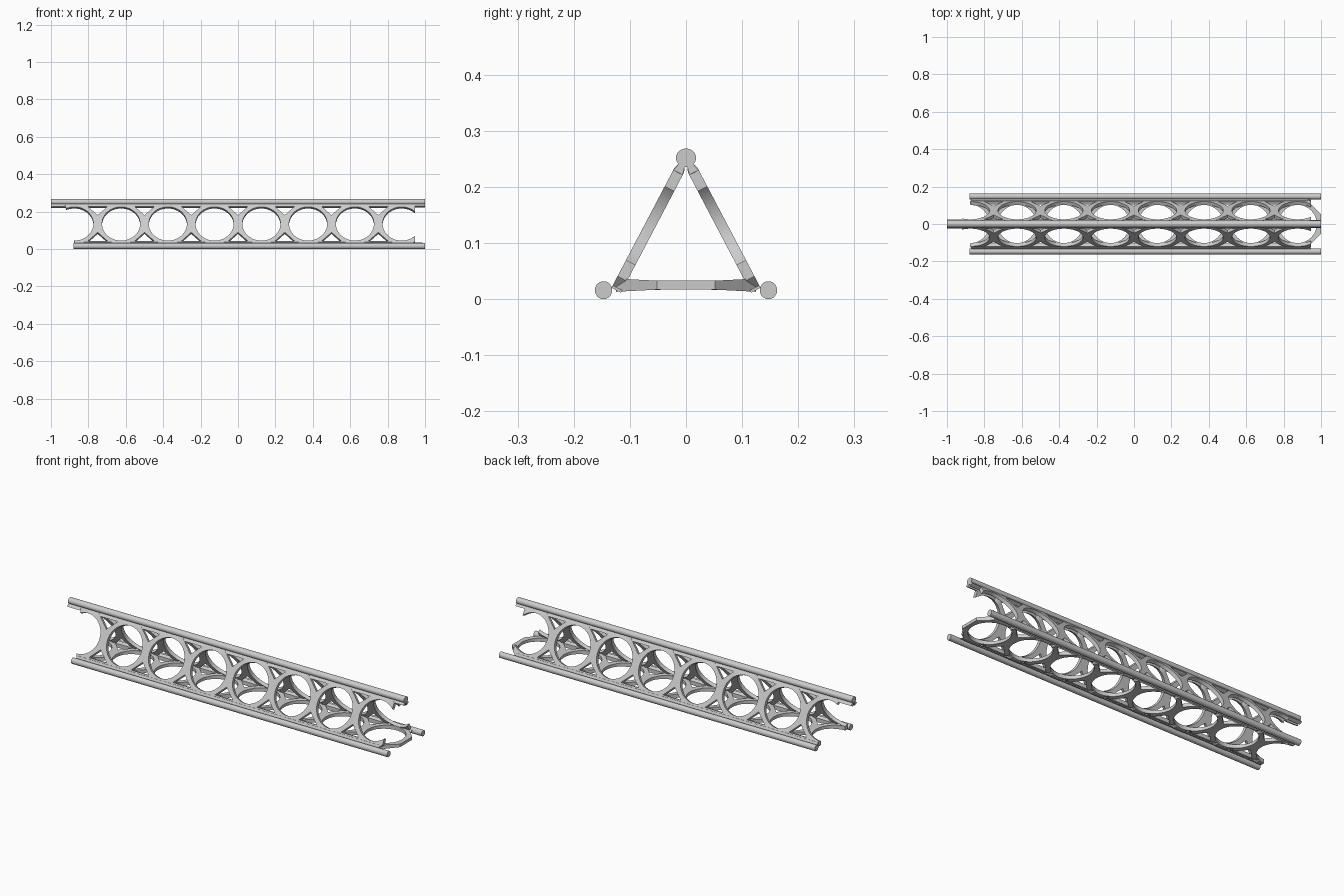
import bpy, bmesh, math
from mathutils import Vector, Matrix

if "Cube" in bpy.data.objects:
    bpy.data.objects.remove(bpy.data.objects["Cube"])

PITCH, APO, HOLE = 0.25, 0.125, 0.102      # tile spacing, octagon apothem, hole radius
HALF = APO * math.tan(math.pi / 8)         # half of an octagon side
LIP = 0.104                                # inner edge of the long chord strips
CENTRES = [-0.875 + PITCH * i for i in range(8)]
N = 48


def finish(name, bm, angle=30):
    bmesh.ops.recalc_face_normals(bm, faces=bm.faces[:])
    me = bpy.data.meshes.new(name)
    bm.to_mesh(me)
    bm.free()
    ob = bpy.data.objects.new(name, me)
    bpy.context.collection.objects.link(ob)
    bpy.ops.object.select_all(action='DESELECT')
    ob.select_set(True)
    bpy.context.view_layer.objects.active = ob
    bpy.ops.object.shade_smooth_by_angle(angle=math.radians(angle))
    return ob


def poly(bm, pts):
    f = bm.faces.new([bm.verts.new((u, v, 0)) for u, v in pts])
    f.normal_update()
    if f.normal.z < 0:
        f.normal_flip()


def clip(bm, co, normal):
    bmesh.ops.bisect_plane(bm, geom=bm.verts[:] + bm.edges[:] + bm.faces[:],
                           plane_co=co, plane_no=normal, clear_outer=True)


def lattice():
    """Flat row of octagons with round holes, joined by strips along both edges."""
    bm = bmesh.new()
    for c in CENTRES:
        for i in range(N):
            quad = []
            for k, outer in ((i, 0), (i, 1), (i + 1, 1), (i + 1, 0)):
                a = 2 * math.pi * k / N
                d = (a + math.pi / 8) % (math.pi / 4) - math.pi / 8
                r = APO / math.cos(d) if outer else HOLE
                quad.append((c + r * math.cos(a), r * math.sin(a)))
            poly(bm, quad)
    k = APO + HALF - LIP
    for c in CENTRES[:-1]:
        for s in (1, -1):
            poly(bm, [(c + k, s * LIP), (c + PITCH - k, s * LIP),
                      (c + PITCH - HALF, s * APO), (c + HALF, s * APO)])
    return bm


def thicken(bm, t, profile):
    """Give the sheet thickness, centred, scaled across its width by profile(v)."""
    bmesh.ops.remove_doubles(bm, verts=bm.verts[:], dist=1e-4)
    bmesh.ops.solidify(bm, geom=bm.faces[:], thickness=t)
    zs = [v.co.z for v in bm.verts]
    mid = (min(zs) + max(zs)) / 2
    for v in bm.verts:
        v.co.z = math.copysign(t / 2, v.co.z - mid) * profile(v.co.y)


def rail(name, x0, x1, y, z, ry, rz):
    bm = bmesh.new()
    bmesh.ops.create_cone(bm, cap_ends=True, segments=24, radius1=1, radius2=1, depth=1)
    bm.transform(Matrix.Translation(((x0 + x1) / 2, y, z))
                 @ Matrix.Diagonal((x1 - x0, ry, rz, 1))
                 @ Matrix.Rotation(math.pi / 2, 4, 'Y'))
    finish(name, bm)


# Three long tubes
rail("top_rail", -1, 1, 0, 0.252, 0.018, 0.0165)
for name, s in (("front", -1), ("back", 1)):
    rail(name + "_bottom_rail", -0.88, 1, s * 0.147, 0.016, 0.0155, 0.016)

# Two sloping side lattices, cut open at both ends
for name, s in (("front", -1), ("back", 1)):
    bm = lattice()
    clip(bm, (0.945, 0, 0), (1, 0, 0))
    clip(bm, (-0.872, -0.12, 0), Vector((-0.24, -0.053, 0)).normalized())
    poly(bm, [(-1, LIP), (-0.922, LIP), (-0.926, APO), (-1, APO)])
    poly(bm, [(0.927, APO), (0.945, 0.107), (1, 0.107), (1, APO)])
    poly(bm, [(-0.87, -0.130), (0.945, -0.130), (0.945, -APO), (-0.87, -APO)])
    thicken(bm, 0.019, lambda v: 0.5 if v > 0.12 else 1)
    for v in bm.verts:
        x, u, w = v.co
        v.co = (x, s * (0.064 - 0.465 * u + 0.885 * w), 0.131 + 0.885 * u + 0.465 * w)
    finish(name + "_side_lattice", bm)

# Level bottom lattice with flared edges and a whole ring at the right end
bm = lattice()
clip(bm, (-0.875, 0, 0), (-1, 0, 0))
thicken(bm, 0.016, lambda v: 1 + max(0, abs(v) - HALF) * 6.5)
bm.transform(Matrix.Translation((0, 0, 0.025)))
finish("bottom_lattice", bm)
